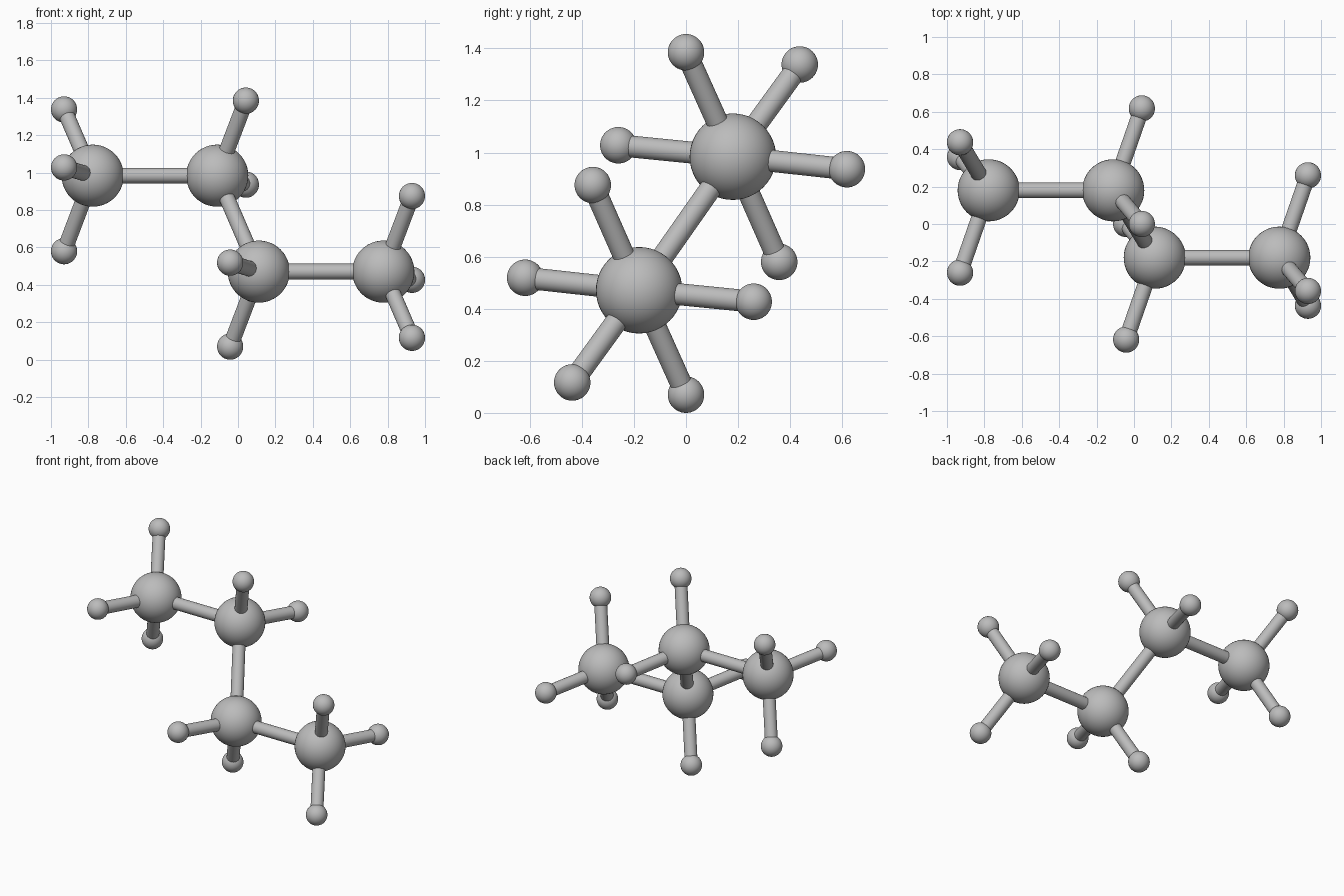
import bpy
from mathutils import Vector

cube = bpy.data.objects.get("Cube")
if cube:
    bpy.data.objects.remove(cube)

LARGE_R, SMALL_R, ROD_R = 0.166, 0.07, 0.042
CENTRE = Vector((0, 0, 0.7275))

grey = bpy.data.materials.new("neutral grey")
grey.use_nodes = True
grey.diffuse_color = (0.5, 0.5, 0.5, 1)
grey.node_tree.nodes["Principled BSDF"].inputs["Base Color"].default_value = (0.5, 0.5, 0.5, 1)


def finish(name):
    obj = bpy.context.object
    obj.name = name
    obj.data.materials.append(grey)
    bpy.ops.object.shade_smooth_by_angle()


def ball(name, pos, radius):
    bpy.ops.mesh.primitive_uv_sphere_add(segments=48, ring_count=24, radius=radius, location=pos)
    finish(name)


def rod(name, a, b):
    d = b - a
    bpy.ops.mesh.primitive_cylinder_add(vertices=32, radius=ROD_R, depth=d.length,
                                        location=(a + b) / 2,
                                        rotation=d.to_track_quat('Z', 'Y').to_euler())
    finish(name)


# Upper half: each large ball with the small balls joined to it
upper = {
    "outer": ((-0.777, 0.18, 0.984),
              [(-0.93, 0.437, 1.338), (-0.93, -0.26, 1.028), (-0.93, 0.358, 0.58)]),
    "inner": ((-0.111, 0.18, 0.984),
              [(0.042, 0.0, 1.385), (0.042, 0.618, 0.936)]),
}

# The lower half is the upper half reflected through the centre point
inner_balls = []
for half, sign in (("upper", 1), ("lower", -1)):
    def place(p):
        return CENTRE + sign * (Vector(p) - CENTRE)

    for part, (hub, tips) in upper.items():
        hub = place(hub)
        ball(f"{half}_{part}_large_ball", hub, LARGE_R)
        for i, tip in enumerate(map(place, tips), 1):
            ball(f"{half}_{part}_small_ball_{i}", tip, SMALL_R)
            rod(f"{half}_{part}_rod_{i}", hub, tip)
    outer, inner = (place(upper[k][0]) for k in ("outer", "inner"))
    rod(f"{half}_chain_rod", outer, inner)
    inner_balls.append(inner)

# Rod joining the two halves
rod("middle_rod", *inner_balls)
